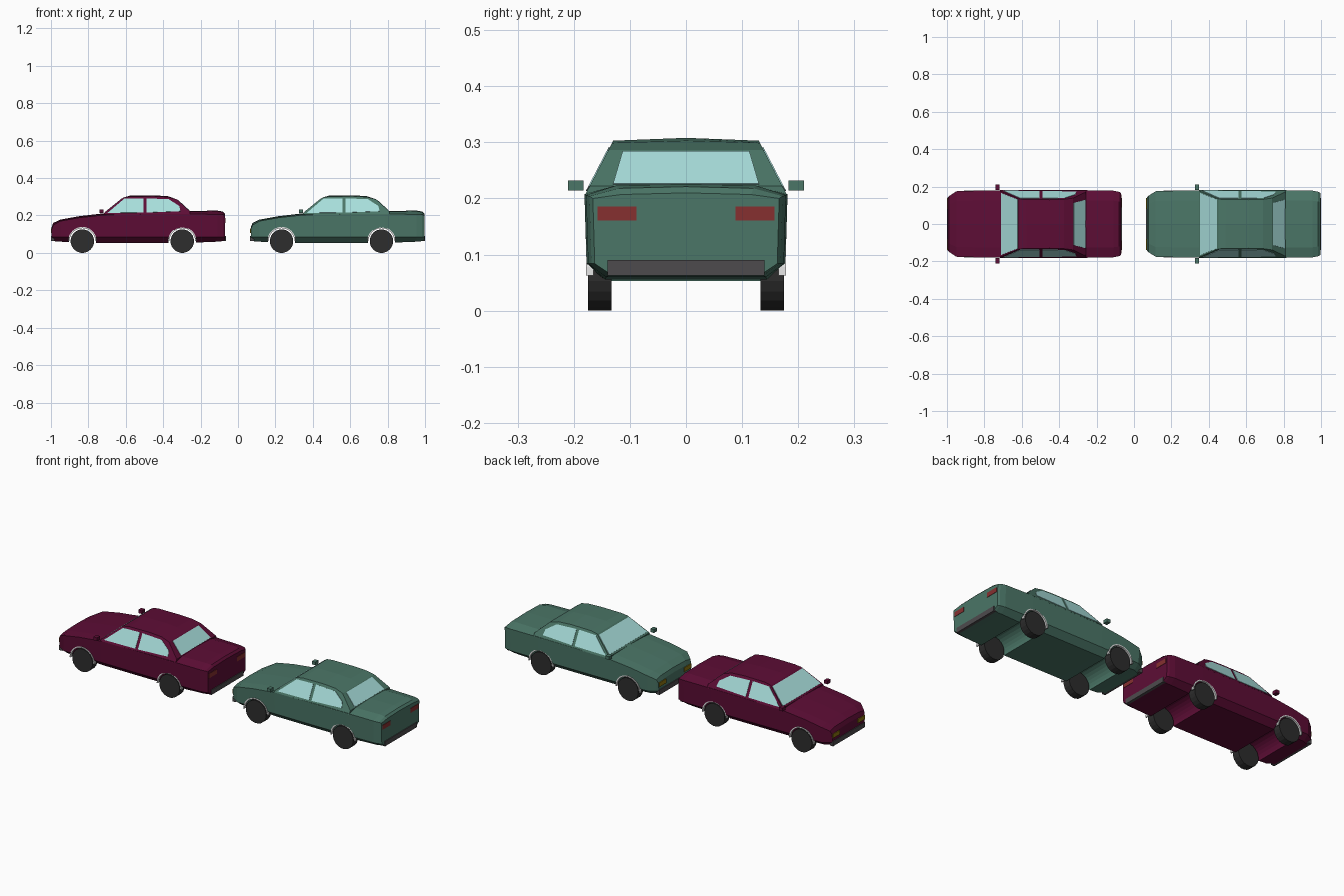
import bpy, bmesh, math
from mathutils import Vector

if "Cube" in bpy.data.objects:
    bpy.data.objects.remove(bpy.data.objects["Cube"])


def mat(name, r, g, b):
    m = bpy.data.materials.new(name)
    m.diffuse_color = (r, g, b, 1)
    m.use_nodes = True
    m.node_tree.nodes["Principled BSDF"].inputs["Base Color"].default_value = m.diffuse_color
    return m


MAROON = mat("maroon_paint", .11, .004, .036)
GREEN = mat("green_paint", .07, .18, .135)
GLASS = mat("pale_glass", .39, .73, .71)
RUBBER = mat("black_rubber", .026, .026, .026)
BUMPER = mat("dark_grey_bumper", .075, .07, .075)
RED = mat("red_lamp", .24, .03, .03)
YELLOW = mat("yellow_lamp", .27, .18, .005)
TRIM = mat("light_trim", .75, .75, .75)


def finish(bm, name, material):
    bmesh.ops.recalc_face_normals(bm, faces=bm.faces)
    me = bpy.data.meshes.new(name)
    bm.to_mesh(me)
    bm.free()
    me.materials.append(material)
    ob = bpy.data.objects.new(name, me)
    bpy.context.collection.objects.link(ob)
    return ob


def loft(name, rings, material):
    bm = bmesh.new()
    vs = [[bm.verts.new(p) for p in r] for r in rings]
    n = len(vs[0])
    for a, b in zip(vs, vs[1:]):
        for i in range(n):
            j = (i + 1) % n
            bm.faces.new((a[i], a[j], b[j], b[i]))
    bm.faces.new(vs[0])
    bm.faces.new(vs[-1])
    return finish(bm, name, material)


def plate(name, pts, material, t=.002):
    """Thin plate straddling the surface it sits on."""
    p = [Vector(q) for q in pts]
    n = (p[1] - p[0]).cross(p[2] - p[0]).normalized() * t
    return loft(name, [[q - n for q in p], [q + n for q in p]], material)


def box(name, lo, hi, material):
    (x0, y0, z0), (x1, y1, z1) = lo, hi
    ring = lambda z: [(x0, y0, z), (x1, y0, z), (x1, y1, z), (x0, y1, z)]
    return loft(name, [ring(z0), ring(z1)], material)


def cylinder(name, x, z, y0, y1, r, n, material, chamfer=0):
    def ring(y, rr):
        return [(x + rr * math.cos(2 * math.pi * (i + .5) / n), y,
                 z + rr * math.sin(2 * math.pi * (i + .5) / n)) for i in range(n)]
    rings = [ring(y0, r - chamfer), ring(y1, r - chamfer)]
    if chamfer:
        rings[1:1] = [ring(y0 + chamfer, r), ring(y1 - chamfer, r)]
    return loft(name, rings, material)


# Body sections: x, half width, shoulder height, centre height, floor height
BODY = [(.004, .142, .128, .138, .065), (.012, .15, .148, .160, .063),
        (.05, .175, .170, .178, .06), (.15, .178, .188, .196, .055),
        (.285, .18, .203, .212, .053), (.5, .181, .207, .213, .053),
        (.72, .181, .208, .224, .053), (.89, .178, .206, .226, .06),
        (.92, .172, .204, .221, .063), (.931, .166, .200, .210, .064)]
# Cabin sections: x, edge height, crown
CABIN = [(.283, .212, 0), (.387, .296, 0), (.425, .302, .005), (.55, .303, .005),
         (.625, .299, .004), (.674, .286, 0), (.744, .222, 0)]
WHEELS = (.168, .702)
HUB_Z = .063


def side_y(z):
    """Half width of the sloping cabin side at height z."""
    return .178 - (z - .21) * .52


def car(label, x0, paint):
    # lower body
    rings = []
    for x, w, zs, zc, zb in BODY:
        half = [(w, zs), (w * .98, .084), (w * .8, zb)]
        top = [(-w * .7, zc - .003), (0, zc), (w * .7, zc - .003)]
        sec = top + half + [(-y, z) for y, z in reversed(half)]
        rings.append([(x0 + x, y, z) for y, z in sec])
    body = loft(label + "_body", rings, paint)
    # wheel openings
    for wx in WHEELS:
        cut = cylinder("arch_cutter", x0 + wx, HUB_Z, -.3, .3, .073, 28, paint)
        cut.hide_render = True
        mod = body.modifiers.new("arch", 'BOOLEAN')
        mod.operation, mod.solver, mod.object = 'DIFFERENCE', 'EXACT', cut
        bpy.context.view_layer.objects.active = body
        bpy.ops.object.modifier_apply(modifier=mod.name)
        bpy.data.objects.remove(cut)

    # cabin
    rings = []
    for x, z, c in CABIN:
        half = [(side_y(z), z), (side_y(.204), .204)]
        sec = [(0, z + c)] + half + [(-y, q) for y, q in reversed(half)]
        rings.append([(x0 + x, y, q) for y, q in sec])
    loft(label + "_cabin", rings, paint)

    # windscreen and rear window
    for name, a, b, rows in (
            ("windscreen", CABIN[0], CABIN[1], ((.07, .166), (.93, .131))),
            ("rear_window", CABIN[6], CABIN[5], ((.05, .130), (.95, .113)))):
        pts = []
        for k, (t, w) in enumerate(rows):
            p = (x0 + a[0] + t * (b[0] - a[0]), a[1] + t * (b[1] - a[1]))
            pts += [(p[0], s * w, p[1]) for s in ((-1, 1) if k == 0 else (1, -1))]
        plate(label + "_" + name, pts, GLASS)

    for s, side in ((-1, "left"), (1, "right")):
        # side windows
        for name, poly in (
                ("front_window", [(.302, .213), (.494, .215), (.494, .291), (.392, .289)]),
                ("back_window", [(.510, .215), (.692, .222), (.686, .250), (.630, .286), (.510, .291)])):
            plate(f"{label}_{side}_{name}",
                  [(x0 + x, s * side_y(z), z) for x, z in poly], GLASS)
        # mirror
        box(f"{label}_{side}_mirror", (x0 + .26, s * .183, .214),
            (x0 + .282, s * .210, .232), paint)
        # lamps
        plate(f"{label}_{side}_tail_lamp",
              [(x0 + .931, s * y, z) for y, z in
               ((.088, .161), (.158, .161), (.158, .186), (.088, .186))], RED)
        plate(f"{label}_{side}_head_lamp",
              [(x0 + .003, s * y, z) for y, z in
               ((.08, .107), (.140, .107), (.140, .130), (.08, .130))], YELLOW, .003)
        # wheels with arch trims
        for wx, end in zip(WHEELS, ("front", "rear")):
            cylinder(f"{label}_{side}_{end}_wheel", x0 + wx, HUB_Z, s * .133, s * .175,
                     .063, 20, RUBBER)
            arc = []
            for i in range(17):
                a = math.pi * i / 16
                c, q = math.cos(a), math.sin(a)
                arc.append([(x0 + wx + r * c, s * y, HUB_Z + r * q) for r, y in
                            ((.069, .165), (.076, .165), (.076, .1785), (.069, .1785))])
            loft(f"{label}_{side}_{end}_arch_trim", arc, TRIM)

    # bumpers
    box(label + "_front_bumper", (x0, -.14, .063), (x0 + .02, .14, .09), BUMPER)
    box(label + "_rear_bumper", (x0 + .915, -.14, .063), (x0 + .935, .14, .09), BUMPER)


car("maroon_car", -1.0, MAROON)
car("green_car", .065, GREEN)
